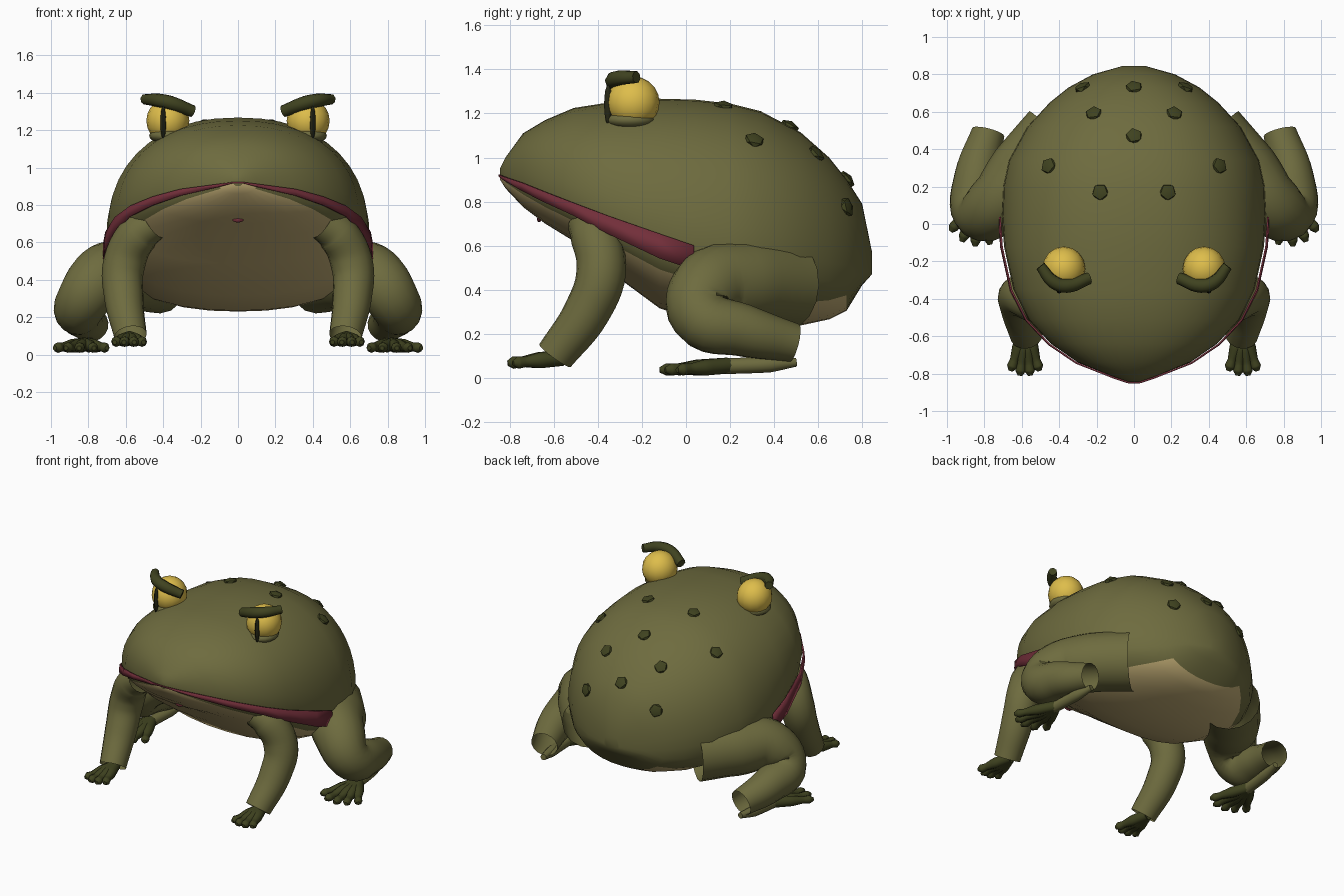
import bpy, bmesh, math
from mathutils import Vector
from mathutils.bvhtree import BVHTree

cube = bpy.data.objects.get("Cube")
if cube:
    bpy.data.objects.remove(cube)


def material(name, rgb):
    m = bpy.data.materials.new(name)
    m.use_nodes = True
    m.diffuse_color = (*rgb, 1)
    m.node_tree.nodes["Principled BSDF"].inputs["Base Color"].default_value = (*rgb, 1)
    return m


olive = material("olive_skin", (.155, .148, .049))
tan = material("tan_belly", (.53, .41, .175))
red = material("mouth_red", (.17, .028, .042))
yellow = material("eye_yellow", (.73, .51, .07))
dark = material("dark_olive", (.05, .055, .014))
black = material("pupil_dark", (.02, .021, .008))


def finish(obj, angle=50):
    bpy.ops.object.select_all(action="DESELECT")
    obj.select_set(True)
    bpy.context.view_layer.objects.active = obj
    bpy.ops.object.shade_smooth_by_angle(angle=math.radians(angle))
    return obj


def add_mesh(name, bm, mats, angle=50):
    mesh = bpy.data.meshes.new(name)
    bm.to_mesh(mesh)
    bm.free()
    for m in mats:
        mesh.materials.append(m)
    obj = bpy.data.objects.new(name, mesh)
    bpy.context.collection.objects.link(obj)
    return finish(obj, angle)


def mirror(obj):
    obj.modifiers.new("Mirror", "MIRROR")
    return obj


def tube(name, paths, mat, caps=False, sides=4):
    """Smooth tapered tubes through (x, y, z, radius) points, mirrored."""
    cu = bpy.data.curves.new(name, "CURVE")
    cu.dimensions = "3D"
    cu.bevel_depth = 1
    cu.bevel_resolution = sides
    cu.resolution_u = 6
    cu.use_fill_caps = caps
    for path in paths:
        sp = cu.splines.new("BEZIER")
        sp.bezier_points.add(len(path) - 1)
        for p, (x, y, z, r) in zip(sp.bezier_points, path):
            p.co = (x, y, z)
            p.radius = r
            p.handle_left_type = p.handle_right_type = "AUTO"
    cu.materials.append(mat)
    obj = bpy.data.objects.new(name, cu)
    bpy.context.collection.objects.link(obj)
    bpy.ops.object.select_all(action="DESELECT")
    obj.select_set(True)
    bpy.context.view_layer.objects.active = obj
    bpy.ops.object.convert(target="MESH")
    return mirror(finish(bpy.context.object))


def ball(name, loc, size, mat, segments=16, rings=10):
    bm = bmesh.new()
    bmesh.ops.create_uvsphere(bm, u_segments=segments, v_segments=rings, radius=1)
    bmesh.ops.scale(bm, vec=size, verts=bm.verts)
    bmesh.ops.translate(bm, vec=loc, verts=bm.verts)
    return add_mesh(name, bm, [mat])


# Body stations: y, half width, top z, mouth-line z, bottom z
stations = [
    (-.845, .025, .95, .922, .90), (-.82, .1, 1.0, .912, .86),
    (-.74, .3, 1.11, .885, .775), (-.64, .445, 1.17, .845, .70),
    (-.51, .565, 1.225, .795, .62), (-.35, .645, 1.25, .735, .485),
    (-.12, .695, 1.267, .655, .315), (.04, .705, 1.263, .60, .265),
    (.2, .70, 1.245, .57, .235), (.34, .67, 1.21, .55, .23),
    (.52, .57, 1.115, .54, .237), (.65, .45, 1.0, .52, .265),
    (.73, .35, .90, .51, .305), (.80, .22, .79, .50, .42),
    (.845, .06, .57, .50, .47)]
POWER = 2.25
lower = [.32, .48, .66, .82, .93, .985, 1]
UP = 11


def half_section(st):
    y, w, top, mid, low = st
    pts = []
    for i in range(UP + 1):
        a = math.pi / 2 * (1 - i / UP)
        pts.append((w * max(math.cos(a), 0) ** (2 / POWER) if i else 0, y,
                    mid + (top - mid) * math.sin(a) ** (2 / POWER)))
    for f in lower:
        pts.append((w * (1 - f ** POWER) ** (1 / POWER), y, mid - (mid - low) * f))
    return pts


bm = bmesh.new()
loops = []
for st in stations:
    half = half_section(st)
    ring = half + [(-x, y, z) for x, y, z in half[-2:0:-1]]
    loops.append([bm.verts.new(p) for p in ring])
count = len(loops[0])
for a, b in zip(loops, loops[1:]):
    for i in range(count):
        j = (i + 1) % count
        face = bm.faces.new((a[i], b[i], b[j], a[j]))
        row = min(i, count - 1 - i)
        y = face.calc_center_median().y
        first = UP + (1 if y < -.79 else 2 if y < .4 else 3)
        face.material_index = int(row >= first and y < .74)
bm.faces.new(loops[0])
bm.faces.new(loops[-1])
bmesh.ops.recalc_face_normals(bm, faces=bm.faces)
skin = BVHTree.FromBMesh(bm)
add_mesh("body", bm, [olive, tan])

# Mouth: one raised band under the upper jaw, thigh to thigh around the snout
bm = bmesh.new()
jaw = stations[:8]
pairs = []
for side, line in ((-1, jaw[::-1]), (1, jaw)):
    for y, w, top, mid, low in line:
        pairs.append([bm.verts.new((side * (w * k + .004), y - .003, mid - (mid - low) * f))
                      for f, k in ((0, 1.01), (.33, 1.018))])
for p, q in zip(pairs, pairs[1:]):
    bm.faces.new((p[0], q[0], q[1], p[1]))
bmesh.ops.recalc_face_normals(bm, faces=bm.faces)
mouth = add_mesh("mouth", bm, [red])
mouth.modifiers.new("Thickness", "SOLIDIFY").thickness = .009
mouth.modifiers["Thickness"].offset = 0

# Small mark on the throat
hit = skin.ray_cast(Vector((0, -2, .72)), Vector((0, 1, 0)))[0]
ball("throat_mark", hit, (.03, .01, .014), red, 8, 6)

# Eyes with sockets, slit pupils and heavy brows
mirror(ball("eye_socket", (.375, -.25, 1.17), (.1, .11, .045), olive))
mirror(ball("eye", (.375, -.24, 1.25), (.115, .12, .118), yellow))
mirror(ball("pupil", (.4, -.354, 1.24), (.015, .018, .09), black, 8, 8))
tube("brow", [[(.24, -.29, 1.3, .032), (.36, -.33, 1.345, .038),
               (.43, -.31, 1.36, .036), (.5, -.225, 1.365, .028)]], dark, True, 2)

# Warts seated on the back
for x, y in ((0, .73), (.275, .73), (.215, .59), (0, .47), (.455, .31), (.18, .17)):
    hit, normal, _, _ = skin.ray_cast(Vector((x, y, 3)), Vector((0, 0, -1)))
    bm = bmesh.new()
    bmesh.ops.create_icosphere(bm, subdivisions=1, radius=.048)
    bmesh.ops.scale(bm, vec=(1, 1, .55), verts=bm.verts)
    bmesh.ops.rotate(bm, matrix=normal.to_track_quat("Z", "Y").to_matrix(), verts=bm.verts)
    bmesh.ops.translate(bm, vec=hit, verts=bm.verts)
    wart = add_mesh("wart", bm, [dark], 45)
    if x:
        mirror(wart)

# Legs: open-ended bent tubes
tube("front_leg", [[(.45, -.45, .70, .09), (.535, -.415, .64, .11), (.61, -.385, .48, .113),
                    (.61, -.45, .3, .105), (.575, -.595, .1, .088)]], olive, sides=6)
tube("hind_leg", [[(.41, .47, .42, .2), (.59, .27, .43, .195), (.735, .1, .405, .17),
                   (.835, .07, .28, .14), (.84, .26, .215, .12), (.78, .49, .157, .09)]],
     olive, sides=6)
tube("hind_ankle", [[(.78, .5, .07, .02), (.8, .38, .06, .036), (.82, .17, .052, .036)]],
     olive, True)


def foot(name, heel, tips, r):
    """Toes fanning from the heel, each with a rounded pad."""
    paths = []
    for tip in tips:
        h, t = Vector(heel), Vector(tip)
        at = lambda k, rad: (*h.lerp(t, k), rad)
        paths.append([at(0, r * 1.3), at(.45, r * 1.3), at(.75, r * .85),
                      at(.9, r), at(1, r * .45)])
    tube(name, paths, dark, True, 2)


foot("front_foot", (.58, -.56, .09),
     [(.505, -.785, .066), (.555, -.81, .066), (.61, -.81, .066), (.66, -.785, .066)], .028)
foot("hind_foot", (.82, .19, .055),
     [(.7, -.06, .035), (.77, -.11, .035), (.85, -.12, .035), (.92, -.095, .035),
      (.98, -.04, .035)], .028)
